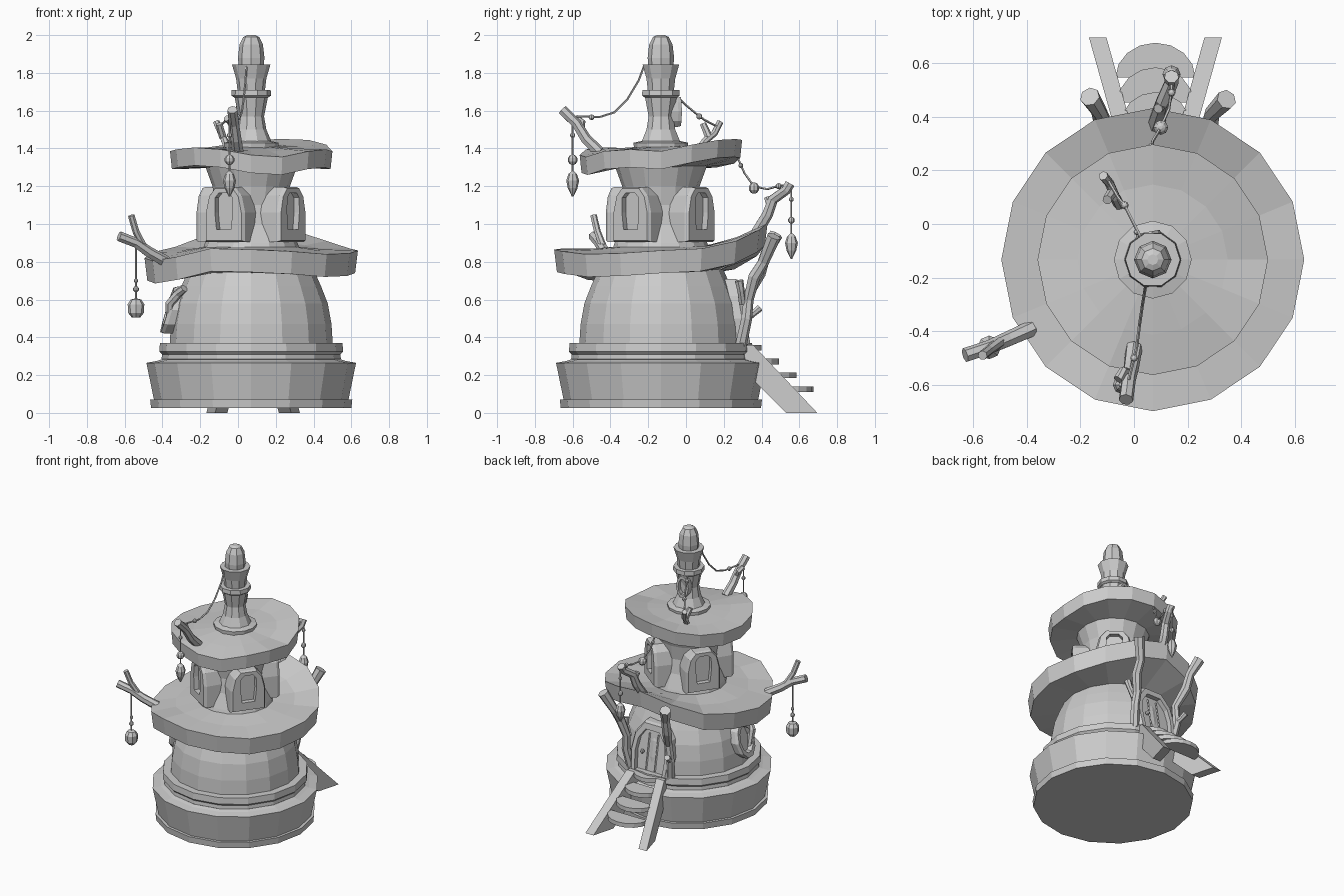
import bpy, bmesh, math
from math import sin, cos, pi, radians
from mathutils import Vector

if "Cube" in bpy.data.objects:
    bpy.data.objects.remove(bpy.data.objects["Cube"])

CX, CY = 0.07, -0.133          # tower axis


def loft(name, loops, cap=True, closed=False):
    """Skin a list of equally long point loops."""
    bm = bmesh.new()
    rings = [[bm.verts.new(p) for p in lp] for lp in loops]
    n = len(rings[0])
    pairs = list(zip(rings, rings[1:]))
    if closed:
        pairs.append((rings[-1], rings[0]))
    elif cap:
        bm.faces.new(rings[0])
        bm.faces.new(rings[-1])
    for a, b in pairs:
        for i in range(n):
            j = (i + 1) % n
            bm.faces.new((a[i], a[j], b[j], b[i]))
    bmesh.ops.recalc_face_normals(bm, faces=bm.faces)
    me = bpy.data.meshes.new(name)
    bm.to_mesh(me)
    bm.free()
    ob = bpy.data.objects.new(name, me)
    bpy.context.collection.objects.link(ob)
    return ob


def ring(r, z, n=16, c=(CX, CY)):
    return [(c[0] + r * cos(2 * pi * i / n), c[1] + r * sin(2 * pi * i / n), z) for i in range(n)]


def lathe(name, prof, n=16, c=(CX, CY)):
    return loft(name, [ring(r, z, n, c) for r, z in prof])


def roof(name, prof, lifts):
    """Wavy roof: profile of (radius, z, lift weight), closed around."""
    return loft(name, [[(x, y, z + w * lifts[i]) for i, (x, y, _) in enumerate(ring(r, z))]
                       for r, z, w in prof], closed=True)


def face(pts, angle, r, lean=0.0, z0=0.0):
    """Place an outline (sideways, z) at distance r from the axis, facing angle."""
    a = radians(angle)
    return [(CX + (r + lean * (z - z0)) * cos(a) - u * sin(a),
             CY + (r + lean * (z - z0)) * sin(a) + u * cos(a), z) for u, z in pts]


def mirror(half):
    return half + [(-u, z) for u, z in reversed(half)]


def framed(name, outer, inner, angle, r0, r1, lean=0.0, z0=0.0, bevel=0.9):
    zc = sum(z for _, z in outer) / len(outer)
    front = [(u * bevel, zc + (z - zc) * (bevel + .05)) for u, z in outer]
    f = lambda p, r: face(p, angle, r, lean, z0)
    loft(name + "_frame", [f(outer, r0), f(outer, r1 - .02), f(front, r1), f(inner, r1), f(inner, r0)], closed=True)
    loft(name + "_panel", [f(inner, r0), f(inner, r1 - .035)])


def tube(name, pts, radii, sides=7):
    """Branch or cord swept along points."""
    P = [Vector(p) for p in pts]
    if not isinstance(radii, (list, tuple)):
        radii = [radii] * len(P)
    loops = []
    for i, p in enumerate(P):
        t = (P[min(i + 1, len(P) - 1)] - P[max(i - 1, 0)]).normalized()
        ref = Vector((1, 0, 0)) if abs(t.x) < 0.75 else Vector((0, 0, 1))
        s = t.cross(ref).normalized()
        b = t.cross(s)
        loops.append([p + radii[i] * (cos(2 * pi * k / sides) * s + sin(2 * pi * k / sides) * b) for k in range(sides)])
    return loft(name, loops)


def ball(name, p, r):
    x, y, z = p
    lathe(name, [(r * max(sin(pi * k / 5), .2), z - r * cos(pi * k / 5)) for k in range(6)], 8, (x, y))


# stone base, ring and domed lower room
lathe("base_drum", [(.53, .025), (.535, .07), (.515, .07), (.555, .265), (.50, .275), (.47, .285)])
lathe("base_ring", [(.455, .27), (.475, .285), (.472, .31), (.487, .325), (.483, .37), (.43, .37)])
lathe("dome_room", [(.432, .36), (.425, .47), (.405, .58), (.37, .67), (.33, .76)])

# wavy lower roof lifted over the door, upper room, upper roof
low = [.01, .02, .06, .12, .155, .10, .03, .0, -.03, -.045, -.025, .02, .015, .005, -.01, -.005]
roof("lower_roof", [(.31, .74, .1), (.55, .73, 1), (.565, .85, 1), (.40, .86, .45), (.24, .88, 0)], low)
lathe("upper_room", [(.265, .84), (.245, .9), (.205, 1.0), (.19, 1.1), (.205, 1.2), (.245, 1.31)])
high = [.0, .035, .06, .065, .06, .03, .01, 0, 0, .01, .02, .01, -.02, -.03, 0, .01]
roof("upper_roof", [(.22, 1.30, 0), (.42, 1.29, 1), (.43, 1.385, 1), (.28, 1.395, .4), (.1, 1.41, 0)], high)

# spire
lathe("spire_foot", [(.14, 1.38), (.145, 1.43), (.10, 1.44)], 12)
lathe("spire_neck", [(.11, 1.43), (.08, 1.5), (.068, 1.57), (.09, 1.68)], 10)
lathe("spire_collar", [(.09, 1.67), (.105, 1.68), (.103, 1.71), (.06, 1.71)], 10)
lathe("spire_cup", [(.072, 1.70), (.08, 1.77), (.102, 1.845), (.07, 1.845)], 10)
lathe("spire_cap", [(.066, 1.83), (.07, 1.88), (.062, 1.95), (.042, 1.99), (.02, 2.0)], 8)
oval = lambda a, b, zc, n=10: [(a * cos(2 * pi * k / n), zc + b * sin(2 * pi * k / n)) for k in range(n)]
framed("spire_window", oval(.05, .085, 1.595), oval(.03, .058, 1.595), 100, .04, .105)

# four windows around the upper room
win_out = mirror([(.122, .905), (.122, 1.06), (.10, 1.15), (.06, 1.195)])
win_in = mirror([(.045, .97), (.055, 1.06), (.053, 1.14), (.03, 1.165)])
for k, ang in enumerate((-122, -36, 52, 146)):
    framed(f"window_{k+1}", win_out, win_in, ang, .15, .275)

# door under the lifted roof, and round side window
door_out = mirror([(.15, .36), (.165, .5), (.145, .62), (.075, .71)])
door_in = mirror([(.11, .37), (.12, .5), (.105, .59), (.055, .66)])
framed("door", door_out, door_in, 90, .28, .475, -.18, .36)
for k in (-.035, .035):
    tube("door_groove_strip", face([(k, .38), (k, .63)], 90, .447, -.18, .36), .006, 4)
ball("door_knob", (.14, .305, .5), .015)
framed("round_window", oval(.105, .13, .545), oval(.07, .09, .545), 184, .28, .46, -.3, .5)
tube("round_window_twig", [(-.36, -.22, .47), (-.36, -.25, .58), (-.32, -.27, .63), (-.285, -.3, .66)], [.02, .026, .024, .022])

# steps and splayed stringers
for k in range(4):
    yf, z = .40 + .092 * k, .345 - .073 * k
    w = .125 + .008 * k
    arc = [(.08 + w * cos(pi * i / 8), yf - .13 + .13 * sin(pi * i / 8)) for i in range(9)]
    loft(f"step_{k+1}", [[(x, y, zz) for x, y in arc] for zz in (z - .015, z + .015)])
side = [(.30, .36), (.355, .36), (.695, 0.0), (.53, 0.0), (.30, .23)]
for s, nm in ((-1, "left"), (1, "right")):
    loft("stringer_" + nm, [[(.08 + s * (off + .28 * (y - .4)), y, z) for y, z in side] for off in (.10, .165)])

# crooked door posts
tube("door_post_left", [(-.08, .29, .36), (-.10, .32, .5), (-.085, .325, .62), (-.12, .39, .74), (-.13, .42, .84), (-.165, .475, .945)],
     [.032, .028, .028, .033, .03, .038])
tube("door_post_right", [(.24, .29, .36), (.26, .32, .5), (.25, .33, .6), (.28, .36, .72), (.29, .41, .8), (.345, .465, .935)],
     [.032, .03, .028, .033, .03, .038])
tube("post_twig_left", [(-.095, .32, .5), (-.11, .36, .53), (-.12, .39, .555)], [.02, .018, .02])
tube("post_twig_right", [(.25, .30, .58), (.28, .29, .65), (.29, .28, .70)], [.022, .02, .024])

# branches growing from the roofs
branches = {
    "left_branch": [(-.38, -.39, .80), (-.47, -.43, .85), (-.54, -.46, .90), (-.63, -.49, .935)],
    "left_branch_prong": [(-.50, -.44, .88), (-.54, -.47, .96), (-.565, -.49, 1.045)],
    "front_branch": [(.0, -.46, 1.38), (-.01, -.53, 1.45), (-.02, -.58, 1.53), (-.03, -.655, 1.605)],
    "front_branch_prong": [(-.015, -.56, 1.49), (-.04, -.55, 1.54), (-.06, -.58, 1.56)],
    "back_branch": [(.08, .37, .95), (.10, .43, 1.05), (.11, .46, 1.13), (.14, .53, 1.18), (.14, .55, 1.215)],
    "back_branch_prong": [(.11, .45, 1.08), (.09, .43, 1.14)],
    "twig_branch": [(-.05, .06, 1.38), (-.07, .10, 1.44), (-.09, .15, 1.48), (-.115, .18, 1.54)],
    "twig_branch_prong": [(-.08, .12, 1.46), (-.10, .09, 1.53)],
}
for nm, pts in branches.items():
    r = .019 if "twig" in nm or "prong" in nm else .029
    tube(nm, pts, [r * (1.1 - .25 * i / (len(pts) - 1)) for i in range(len(pts) - 1)] + [r * .95])

# garlands between spire, roofs and branches
garlands = {
    "front_garland": [(.045, -.22, 1.84), (.04, -.25, 1.76), (.03, -.31, 1.66), (.02, -.38, 1.59), (.01, -.46, 1.565), (-.02, -.58, 1.57)],
    "twig_garland": [(.03, -.06, 1.69), (.0, .0, 1.63), (-.03, .06, 1.58), (-.06, .10, 1.55), (-.095, .16, 1.52)],
    "back_garland": [(.06, .27, 1.36), (.07, .31, 1.27), (.10, .36, 1.20), (.13, .43, 1.185), (.14, .50, 1.205), (.14, .55, 1.205)],
}
for nm, pts in garlands.items():
    tube(nm, pts, .006, 5)
for k, (p, r) in enumerate([((.0, -.50, 1.565), .015), ((-.035, .07, 1.57), .016), ((.01, -.03, 1.65), .012),
                            ((.10, .36, 1.19), .029), ((.14, .49, 1.20), .016), ((.065, .29, 1.31), .013)]):
    ball(f"garland_bead_{k+1}", p, r)


def pendant(name, x, y, top, beads, prof):
    """Hanging cord with beads and an ornament."""
    tube(name + "_cord", [(x, y, top), (x, y, prof[-1][1] - .01)], .005, 5)
    for z, r in beads:
        ball(name + "_bead", (x, y, z), r)
    lathe(name + "_ornament", prof, 8, (x, y))


leaf = lambda z: [(.004, z), (.026, z + .045), (.034, z + .085), (.022, z + .12), (.006, z + .135)]
pendant("front_pendant", -.045, -.60, 1.56, [(1.47, .014), (1.34, .027)], leaf(1.145))
pendant("back_pendant", .14, .558, 1.205, [(1.13, .013), (1.02, .018)], leaf(.815))
pendant("left_pendant", -.54, -.46, .89, [(.70, .012), (.655, .016)],
        [(.022, .505), (.042, .53), (.044, .575), (.028, .6), (.008, .605)])
